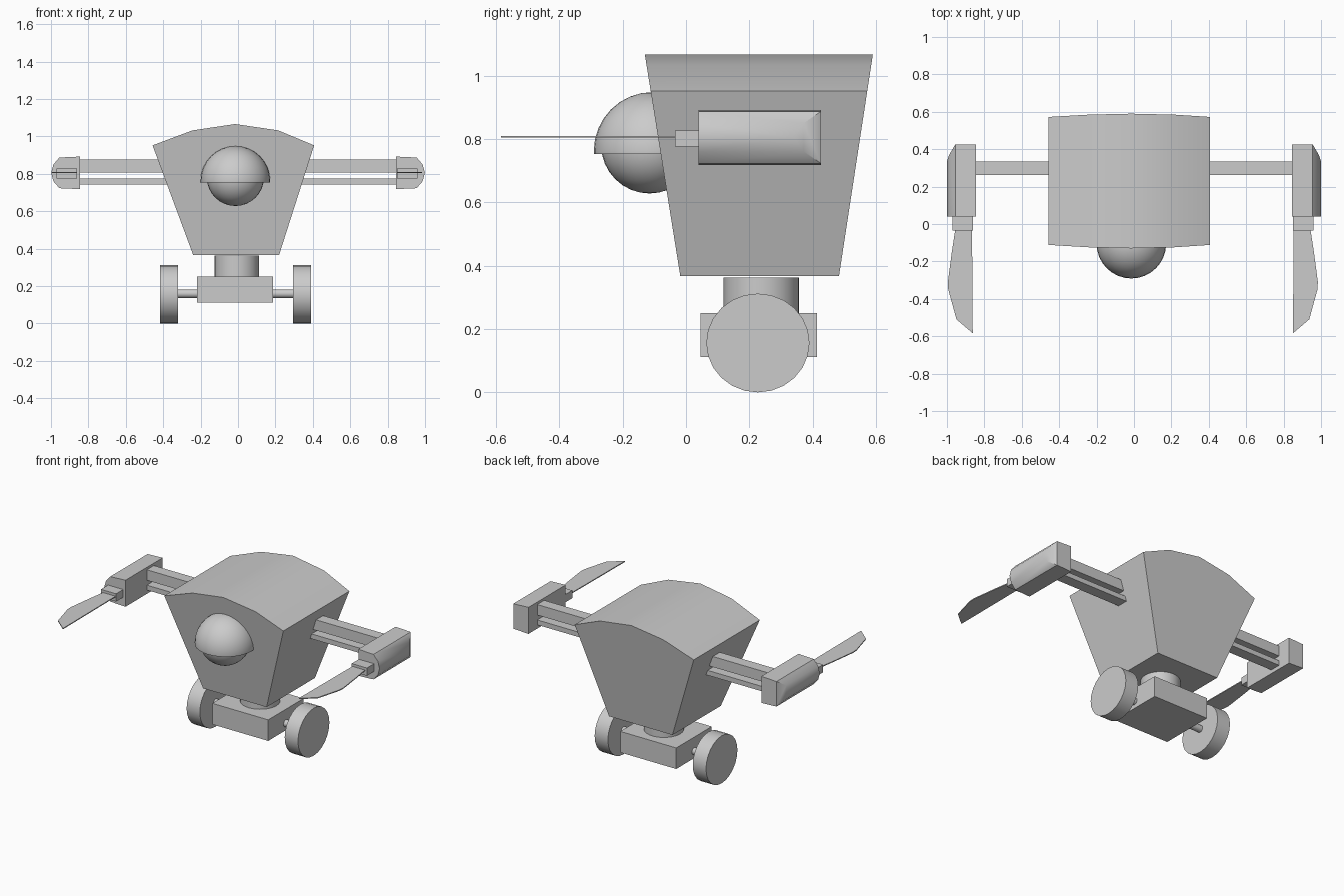
import bpy, bmesh, math
from mathutils import Matrix, Vector

if "Cube" in bpy.data.objects:
    bpy.data.objects.remove(bpy.data.objects["Cube"])


def finish(name, bm, angle=35):
    bmesh.ops.recalc_face_normals(bm, faces=bm.faces[:])
    mesh = bpy.data.meshes.new(name)
    bm.to_mesh(mesh)
    bm.free()
    ob = bpy.data.objects.new(name, mesh)
    bpy.context.collection.objects.link(ob)
    bpy.ops.object.select_all(action='DESELECT')
    ob.select_set(True)
    bpy.context.view_layer.objects.active = ob
    bpy.ops.object.shade_smooth_by_angle(angle=math.radians(angle))
    return ob


def box(name, x, y, z):
    bm = bmesh.new()
    mid = Vector([(a + b) / 2 for a, b in (x, y, z)])
    size = [abs(b - a) for a, b in (x, y, z)]
    bmesh.ops.create_cube(bm, size=1, matrix=Matrix.Translation(mid) @ Matrix.Diagonal((*size, 1)))
    return finish(name, bm)


def cylinder(name, center, ra, rb, depth, along_x=False, sides=24):
    bm = bmesh.new()
    bmesh.ops.create_cone(bm, cap_ends=True, segments=sides, radius1=1, radius2=1, depth=1)
    m = Matrix.Diagonal((ra, rb, depth, 1))
    if along_x:
        m = Matrix.Rotation(math.pi / 2, 4, 'Y') @ m
    bm.transform(Matrix.Translation(center) @ m)
    return finish(name, bm)


def sphere(name, center, radius, cut_z=None):
    bm = bmesh.new()
    bmesh.ops.create_uvsphere(bm, u_segments=32, v_segments=16, radius=radius,
                              matrix=Matrix.Translation(center))
    if cut_z is not None:
        geom = bm.verts[:] + bm.edges[:] + bm.faces[:]
        bmesh.ops.bisect_plane(bm, geom=geom, plane_co=(0, 0, cut_z),
                               plane_no=(0, 0, 1), clear_inner=True)
        bmesh.ops.holes_fill(bm, edges=[e for e in bm.edges if e.is_boundary], sides=0)
    return finish(name, bm)


# Tapered body with a low domed top; front and back lean outwards
profile = [(-.24, .367), (.22, .367), (.407, .952), (.215, 1.032),
           (-.015, 1.066), (-.243, 1.032), (-.457, .952)]
bm = bmesh.new()
front, back = [], []
for x, z in profile:
    t = (z - .367) / .7
    front.append(bm.verts.new((x, -.018 - .112 * t, z)))
    back.append(bm.verts.new((x, .483 + .107 * t, z)))
bm.faces.new(front)
bm.faces.new(back[::-1])
for i in range(len(profile)):
    j = (i + 1) % len(profile)
    bm.faces.new((front[i], front[j], back[j], back[i]))
finish("body", bm)

# Eye with upper lid
sphere("eyeball", (-.014, -.115, .781), .153)
sphere("eyelid", (-.014, -.105, .762), .186, cut_z=.753)

# Neck and wheeled base
cylinder("neck", (-.006, .238, .3), .119, .119, .126, sides=32)
box("base", (-.219, .187), (.046, .414), (.112, .25))
cylinder("axle", (-.014, .228, .159), .023, .023, .64, along_x=True, sides=16)

for side, s in (("left", -1), ("right", 1)):
    cylinder(side + "_wheel", (-.014 + s * .356, .227, .156), .156, .163, .096, along_x=True)

    # Arm made of two parallel bars
    box(side + "_arm_upper_bar", (s * .25, s * .85), (.262, .335), (.807, .876))
    box(side + "_arm_lower_bar", (s * .2, s * .85), (.262, .335), (.743, .775))

    # Hand block, rounded outwards and towards the back
    bm = bmesh.new()
    for x, h, y in ((.845, .087, .426), (.955, .082, .426), (.987, .045, .372), (.999, 0, .338)):
        for k in ((-1, 1) if h else (1,)):
            for yy in (.04, y):
                bm.verts.new((s * x, yy, .805 + k * h))
    bmesh.ops.convex_hull(bm, input=bm.verts[:])
    bmesh.ops.dissolve_limit(bm, angle_limit=.02, verts=bm.verts[:], edges=bm.edges[:])
    finish(side + "_hand", bm)

    # Blade and its socket
    o = -.006
    box(side + "_blade_socket", (o + s * .855, o + s * .965), (-.034, .06), (.776, .827))
    bm = bmesh.new()
    outline = [(.86, 0), (.945, 0), (.968, -.15), (.989, -.31), (.987, -.35),
               (.943, -.51), (.856, -.584)]
    face = bm.faces.new([bm.verts.new((o + s * x, y, .804)) for x, y in outline])
    new = bmesh.ops.extrude_face_region(bm, geom=[face])["geom"]
    bmesh.ops.translate(bm, vec=(0, 0, .006), verts=[v for v in new if isinstance(v, bmesh.types.BMVert)])
    finish(side + "_blade", bm)
